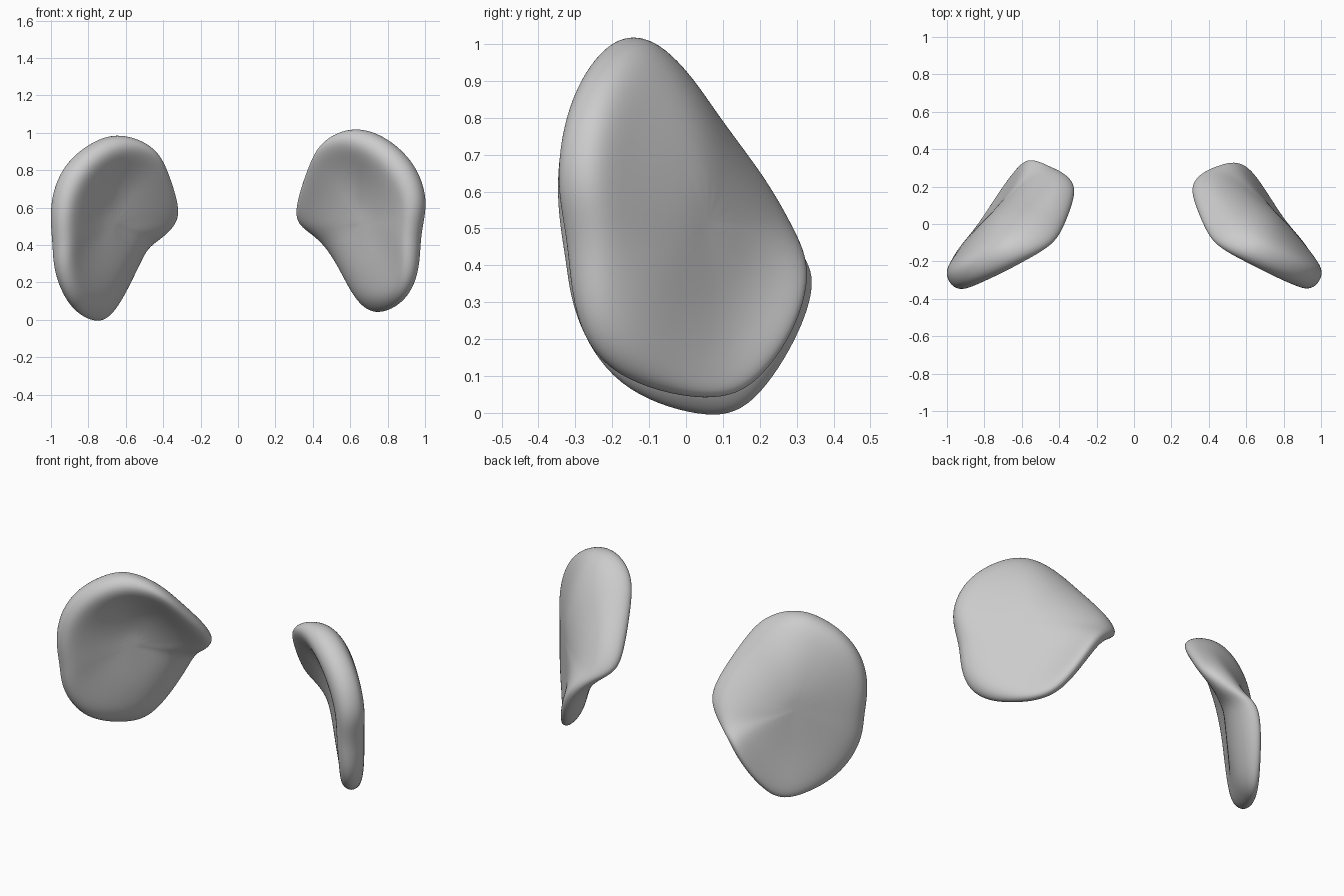
import bpy, bmesh
from mathutils import Vector

if "Cube" in bpy.data.objects:
    bpy.data.objects.remove(bpy.data.objects["Cube"])

# Rim of each plate, running from the top, down the front edge, up the back edge
RIGHT_RIM = [(.62, -.155, 1.02), (.785, -.235, .955), (.91, -.29, .835), (.97, -.315, .70),
             (.98, -.315, .58), (.955, -.295, .44), (.945, -.275, .26), (.875, -.185, .105),
             (.745, .055, .04), (.655, .185, .095), (.585, .28, .23), (.51, .315, .36),
             (.425, .295, .45), (.34, .25, .525), (.345, .175, .65), (.40, .035, .82),
             (.47, -.075, .955)]
LEFT_RIM = [(.62, -.155, .985), (.75, -.225, .945), (.875, -.28, .85), (.955, -.315, .71),
            (.98, -.32, .55), (.97, -.30, .40), (.96, -.275, .25), (.885, -.17, .075),
            (.77, .035, .0), (.68, .17, .03), (.585, .295, .22), (.52, .33, .36),
            (.435, .295, .43), (.35, .25, .525), (.35, .175, .64), (.40, .035, .80),
            (.47, -.075, .925)]

NORMAL = Vector((1, 1, 0)).normalized()      # outward direction of the plate
CENTRE = Vector((.72, .015, .51))
# (ring radius, half thickness, smoothing passes): both faces share the rim
RINGS = [(.22, .066, 14), (.48, .068, 9), (.70, .07, 4), (.87, .068, 1), (.97, .046, 0)]


def blur(vals):
    k = len(vals)
    return [(vals[i - 1] + 2 * vals[i] + vals[(i + 1) % k]) / 4 for i in range(k)]


def ring_points(rim, r, t, passes, face):
    k = len(rim)
    vs = [Vector(p) for p in rim]
    # push corners out a little, since subdivision rounds them
    vs = [v + (v - (vs[i - 1] + vs[(i + 1) % k]) / 2) * .33 for i, v in enumerate(vs)]
    ds = [v - CENTRE for v in vs]
    hs = [d.dot(NORMAL) for d in ds]
    flats = [d - NORMAL * h for d, h in zip(ds, hs)]
    for _ in range(passes):
        hs = blur(hs)
    pts = []
    for h, flat in zip(hs, flats):
        n = (NORMAL + Vector((0, 0, .6 * flat.z * r))).normalized()
        thick = t * (1 + .45 * flat.z * r) * (1 if face > 0 else 1.25)
        pts.append(CENTRE + flat * r + NORMAL * h * r ** 1.7 + n * thick * face)
    return pts


def make_plate(name, rim, side):
    bm = bmesh.new()
    layers = [ring_points(rim, r, t, s, 1) for r, t, s in RINGS]
    layers.append(ring_points(rim, 1.015, .006, 0, -1))
    layers += [ring_points(rim, r, t, s, -1) for r, t, s in reversed(RINGS)]
    loops = [[bm.verts.new((p.x * side, p.y, p.z)) for p in layer] for layer in layers]
    k = len(rim)
    for a, b in zip(loops, loops[1:]):
        for i in range(k):
            j = (i + 1) % k
            bm.faces.new((a[i], a[j], b[j], b[i]))
    # close both faces with a fan
    for loop in (loops[0], loops[-1]):
        c = sum((v.co for v in loop), Vector()) / k
        mid = bm.verts.new(c)
        for i in range(k):
            bm.faces.new((loop[i], loop[(i + 1) % k], mid))
    bmesh.ops.recalc_face_normals(bm, faces=bm.faces)
    for f in bm.faces:
        f.smooth = True
    mesh = bpy.data.meshes.new(name)
    bm.to_mesh(mesh)
    bm.free()
    ob = bpy.data.objects.new(name, mesh)
    bpy.context.collection.objects.link(ob)
    sub = ob.modifiers.new("smooth", 'SUBSURF')
    sub.levels = sub.render_levels = 3
    return ob


make_plate("right_plate", RIGHT_RIM, 1)
make_plate("left_plate", LEFT_RIM, -1)
